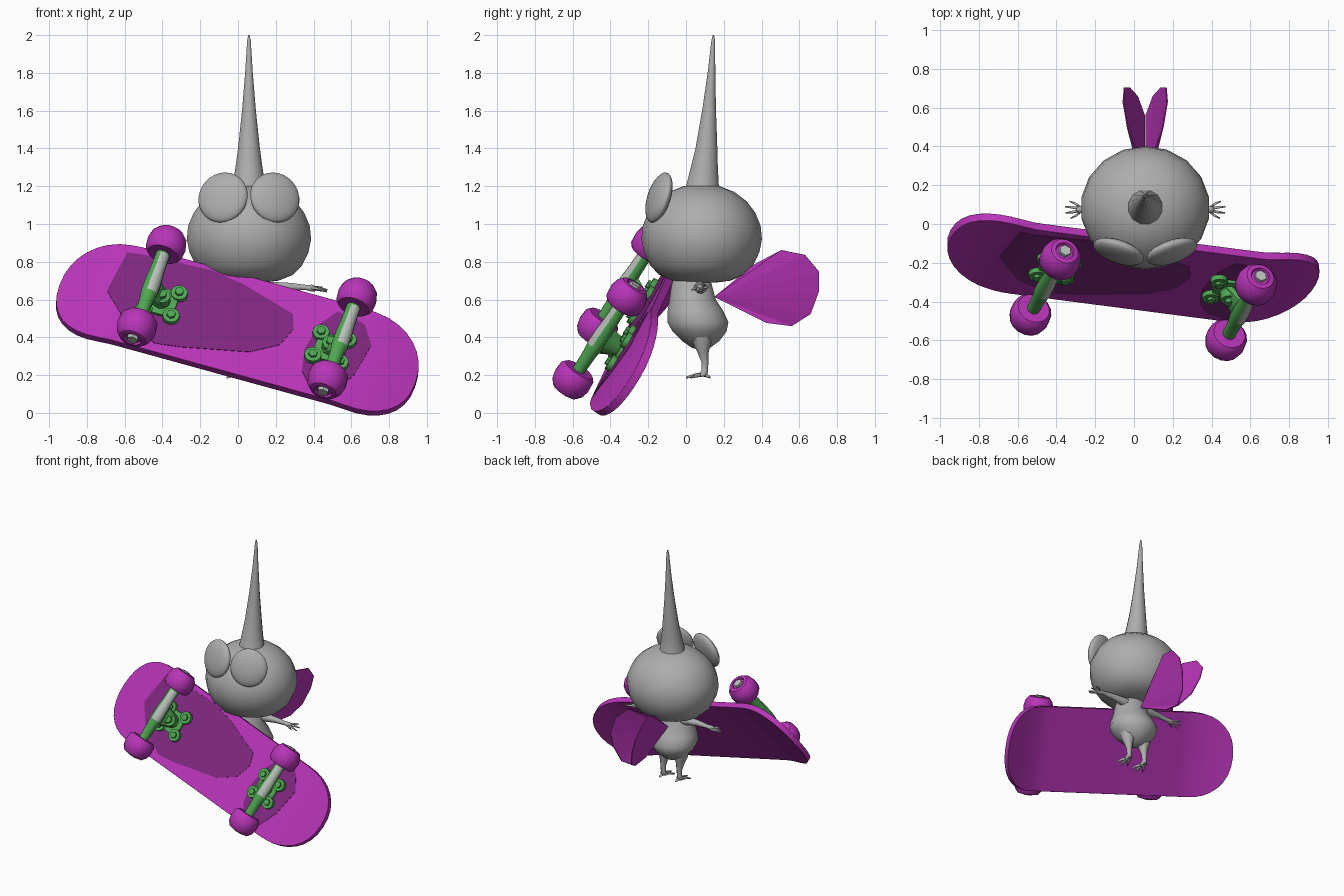
import bpy, bmesh, math
from mathutils import Vector, Matrix

if "Cube" in bpy.data.objects:
    bpy.data.objects.remove(bpy.data.objects["Cube"])

X, Y, Z = Vector((1, 0, 0)), Vector((0, 1, 0)), Vector((0, 0, 1))
CX = 0.058                                    # symmetry plane of the creature


def material(name, rgb):
    m = bpy.data.materials.new(name)
    m.diffuse_color = (*rgb, 1)
    m.use_nodes = True
    m.node_tree.nodes["Principled BSDF"].inputs["Base Color"].default_value = m.diffuse_color
    return m


GREY = material("soft_grey", (0.42, 0.42, 0.42))
PURPLE = material("bright_purple", (0.48, 0.035, 0.48))
DARK = material("dark_purple", (0.21, 0.02, 0.21))
GREEN = material("green", (0.08, 0.38, 0.085))
PALE = material("pale_metal", (0.5, 0.54, 0.5))

# Board frame: length, width, and underside direction
L = Vector((0.957, -0.124, -0.2635)).normalized()
W = Vector((0.28, 0.53, 0.80))
W = (W - L * W.dot(L)).normalized()
U = L.cross(W)
BOARD = Matrix((L, W, U)).transposed().to_4x4()
BOARD.translation = (0.0, -0.251, 0.458)


def finish(bm, name, mat, matrix=None, angle=40):
    bmesh.ops.recalc_face_normals(bm, faces=bm.faces[:])
    me = bpy.data.meshes.new(name)
    bm.to_mesh(me)
    bm.free()
    ob = bpy.data.objects.new(name, me)
    bpy.context.collection.objects.link(ob)
    me.materials.append(mat)
    if matrix:
        ob.matrix_world = matrix
    if angle:
        bpy.ops.object.select_all(action='DESELECT')
        ob.select_set(True)
        bpy.context.view_layer.objects.active = ob
        bpy.ops.object.shade_smooth_by_angle(angle=math.radians(angle))
    return ob


def loft(name, rings, e1, e2, mat, n=16, matrix=None, angle=40):
    """Skin elliptical rings given as (centre, radius1, radius2)."""
    bm = bmesh.new()
    loops = []
    for c, r1, r2 in rings:
        loops.append([bm.verts.new(Vector(c) + e1 * r1 * math.cos(t) + e2 * r2 * math.sin(t))
                      for t in (2 * math.pi * (k + 0.5) / n for k in range(n))])
    for p, q in zip(loops, loops[1:]):
        for k in range(n):
            bm.faces.new((p[k], p[(k + 1) % n], q[(k + 1) % n], q[k]))
    bm.faces.new(loops[0])
    bm.faces.new(loops[-1])
    return finish(bm, name, mat, matrix, angle)


def kick(a):
    return -0.4 * max(0.0, abs(a) - 0.6) ** 1.5


def slab(name, outline, low, high, mat):
    """Flat outline on the board, thickened and bent up at both ends."""
    bm = bmesh.new()
    bm.faces.new([bm.verts.new((a, b, low)) for a, b in outline])
    for i in range(9):
        for s in (-1, 1):
            bmesh.ops.bisect_plane(bm, geom=bm.verts[:] + bm.edges[:] + bm.faces[:],
                                   plane_co=(s * (0.58 + 0.045 * i), 0, 0), plane_no=(1, 0, 0))
    out = bmesh.ops.extrude_face_region(bm, geom=bm.faces[:])
    for g in out["geom"]:
        if isinstance(g, bmesh.types.BMVert):
            g.co.z = high
    for v in bm.verts:
        v.co.z += kick(v.co.x)
    return finish(bm, name, mat, BOARD)


# Deck with rounded ends
outline = []
for s in (1, -1):
    for k in range(17):
        t = math.pi * (k / 16 - 0.5)
        c, d = math.cos(t), math.sin(t)
        outline.append((s * (0.675 + 0.31 * abs(c) ** 0.9),
                        s * 0.306 * math.copysign(abs(d) ** 0.9, d)))
deck = slab("deck", outline, -0.022, 0.022, PURPLE)
bev = deck.modifiers.new("round_edge", 'BEVEL')
bev.width, bev.segments, bev.limit_method = 0.012, 2, 'ANGLE'
bev.angle_limit = math.radians(50)

# Painted dark patches on the underside
slab("long_patch", [(-.689, .255), (-.724, -.007), (-.576, -.17), (-.385, -.255), (-.254, -.236),
                    (.108, -.15), (.246, -.058), (.288, .062), (.257, .151), (-.038, .245),
                    (-.231, .28)], 0.021, 0.025, DARK)
slab("short_patch", [(.379, -.04), (.41, .135), (.48, .24), (.637, .21), (.707, .10), (.675, -.109),
                     (.593, -.285), (.471, -.255), (.407, -.177)], 0.021, 0.025, DARK)

# Trucks and wheels
WHEEL = [(-.07, .04), (-.072, .085), (-.052, .102), (0, .106), (.04, .097), (.07, .073), (.074, .05), (.06, .045)]
for end, at in (("rear", -0.485), ("front", 0.57)):
    ac = at - math.copysign(0.06, at)

    def post(name, a, b, r, c0, c1, n, mat=GREEN):
        loft(f"{end}_{name}", [((a, b, c0), r, r), ((a, b, c1), r, r)], X, Y, mat, n, BOARD)

    post("base_plate", ac, 0, 0.085, 0.015, 0.042, 12)
    for i, (sa, sb) in enumerate(((1, 1), (1, -1), (-1, 1), (-1, -1))):
        post(f"plate_lobe_{i}", ac + sa * .075, sb * .075, .045, .01, .052, 12)
        post(f"plate_nut_{i}", ac + sa * .075, sb * .075, .024, .05, .068, 6)
    post("kingpin", ac, 0, .045, .04, .095, 12)
    post("kingpin_nut", ac, 0, .025, .09, .118, 6)
    loft(f"{end}_hanger", [((ac, 0, .04), .05, .05), ((at, 0, .15), .03, .09)],
         X, Y, GREEN, 10, BOARD)
    # axle with a worn bare patch along its outer side
    axle = loft(f"{end}_axle", [((at, b, .16), r, r) for b, r in
                ((-.25, .033), (-.1, .038), (-.05, .045), (.03, .045), (.1, .04), (.2, .038), (.25, .033))],
                X, Z, GREEN, 12, BOARD)
    axle.data.materials.append(PALE)
    for p in axle.data.polygons:
        if -0.06 < p.center.y < 0.22 and p.normal.z > 0.2 and p.normal.x > -0.3:
            p.material_index = 1
    for side, s in (("lower", -1), ("upper", 1)):
        mid = s * 0.28
        loft(f"{end}_{side}_wheel", [((at, mid + s * d, .16), r, r) for d, r in WHEEL],
             X, Z, PURPLE, 16, BOARD)
        loft(f"{end}_{side}_axle_nut", [((at, mid + s * d, .16), .032, .032) for d in (.04, .08)],
             X, Z, PALE, 6, BOARD)

# Head and tapering spike
HEAD = [(.69, .08), (.70, .16), (.73, .235), (.78, .285), (.85, .32), (.92, .334), (.99, .327),
        (1.06, .297), (1.12, .25), (1.17, .18), (1.2, .1), (1.205, .03)]
loft("head", [((CX, .083, z), r, r * .955) for z, r in HEAD], X, Y, GREY, 18, angle=80)
SPIKE = [(1.14, .085, .11), (1.2, .087, .09), (1.3, .097, .074), (1.4, .108, .06), (1.6, .122, .038),
         (1.8, .135, .021), (1.97, .144, .01), (2.0, .145, .004)]
loft("head_spike", [((CX, y, z), r, r) for z, y, r in SPIKE], X, Y, GREY, 12, angle=70)

# Pear-shaped body
BODY = [(.73, .03, .09), (.68, .03, .108), (.6, .035, .125), (.54, .05, .15), (.48, .063, .165),
        (.43, .072, .145), (.38, .078, .1), (.345, .08, .05), (.335, .08, .015)]
loft("body", [((CX, y, z), r * 1.06, r) for z, y, r in BODY], X, Y, GREY, 16, angle=80)

# Leaf outline as seen from the side (y, z)
LEAF = [(.15, .615), (.36, .783), (.504, .862), (.63, .836), (.705, .746), (.705, .645),
        (.66, .524), (.56, .46), (.425, .476), (.28, .556)]

for side, s in (("left", -1), ("right", 1)):
    # flattened round eye
    bm = bmesh.new()
    bmesh.ops.create_uvsphere(bm, u_segments=24, v_segments=14, radius=1)
    rot = Matrix.Rotation(s * .33, 4, 'Z') @ Matrix.Rotation(-.3, 4, 'X')
    finish(bm, f"{side}_eye", GREY, Matrix.Translation((CX + s * .137, -.143, 1.14)) @ rot
           @ Matrix.Diagonal((.137, .047, .138, 1)), 80)

    # arm and spread fingers
    arm = [(.08, .66, .035), (.14, .665, .03), (.22, .668, .022), (.3, .664, .015), (.335, .66, .02), (.355, .658, .014)]
    loft(f"{side}_arm", [((CX + s * x, .075, z), r, r) for x, z, r in arm], Y, Z, GREY, 8, angle=70)
    for i, (dy, dz, x) in enumerate(((-.045, -.004, .385), (-.018, -.014, .412), (.015, -.004, .415), (.042, .008, .39))):
        loft(f"{side}_finger_{i}", [((CX + s * .33, .075 + dy * .2, .66), .009, .009),
                                    ((CX + s * (.33 + x) / 2, .075 + dy * .7, .66 + dz * .5), .008, .008),
                                    ((CX + s * x, .075 + dy, .656 + dz), .004, .004)],
             Y, Z, GREY, 6, angle=70)

    # leg and toes
    lx = CX + s * .07
    leg = [(.43, .08, .065), (.37, .085, .052), (.32, .09, .032), (.27, .1, .02), (.225, .1, .018),
           (.205, .09, .026), (.192, .085, .022)]
    loft(f"{side}_leg", [((lx, y, z), r, r) for z, y, r in leg], X, Y, GREY, 8, angle=70)
    for i, (dx, y) in enumerate(((-.045, .025), (0, .0), (.045, .025), (.01, .13))):
        loft(f"{side}_toe_{i}", [((lx, .09, .204), .013, .012),
                                 ((lx + dx * .6, (.09 + y) / 2, .198), .012, .01),
                                 ((lx + dx, y, .187), .006, .005)], X, Z, GREY, 6, angle=70)

    # tilted leaf on the back
    bm = bmesh.new()
    leaf = []
    for y, z in LEAF:
        off = max(0.004, CX - (.2976 - .222 * y - .256 * z))
        leaf.append(bm.verts.new((CX + s * off, y, z)))
    for k in range(1, len(leaf) - 1):
        bm.faces.new((leaf[0], leaf[k], leaf[k + 1]))
    ob = finish(bm, f"{side}_back_leaf", PURPLE, None, 0)
    mod = ob.modifiers.new("thickness", 'SOLIDIFY')
    mod.thickness, mod.offset = 0.006, 0
